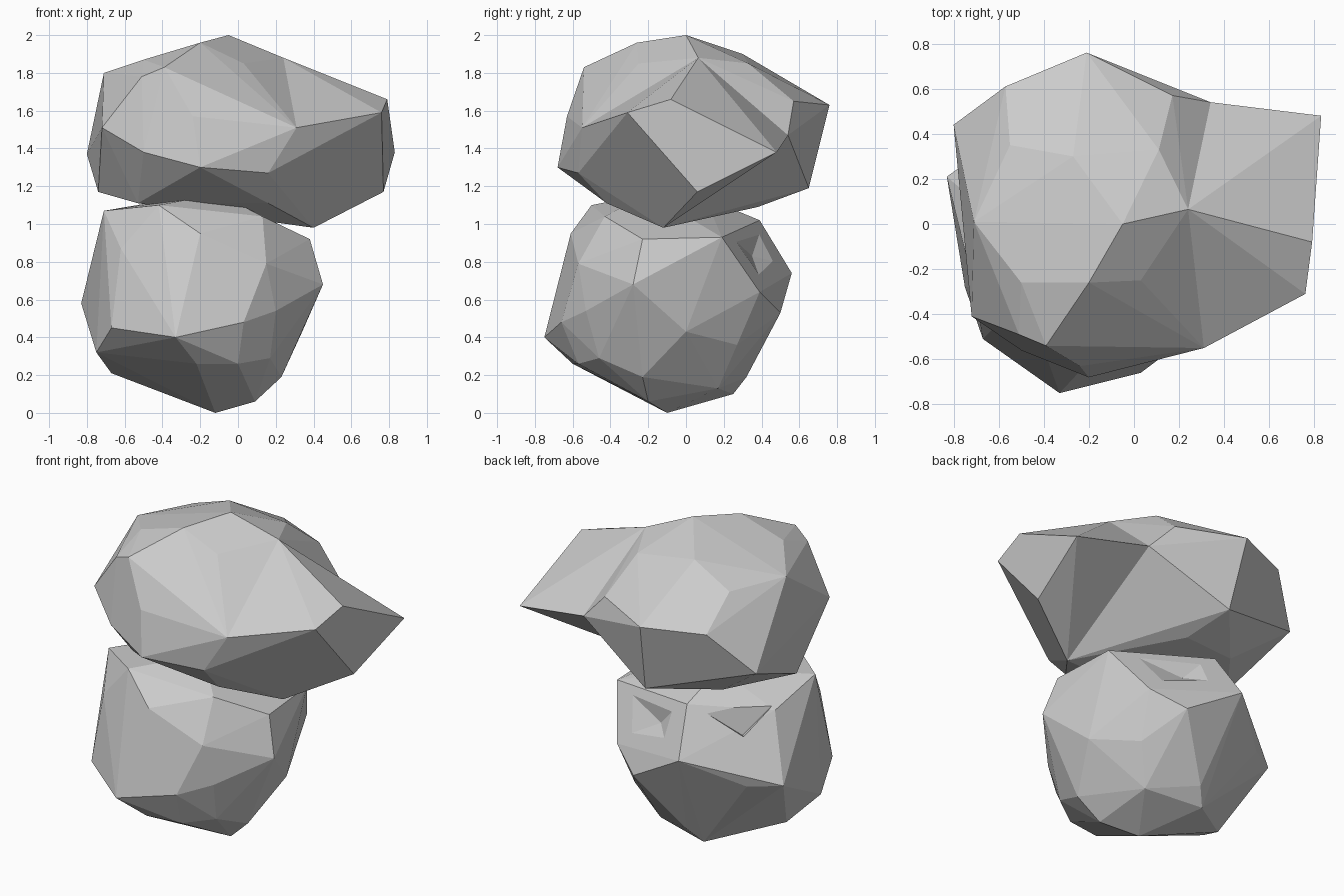
import bpy, bmesh, math

def hull_rock(name, pts):
    """Faceted stone: convex hull around a few corner points."""
    bm = bmesh.new()
    verts = [bm.verts.new(p) for p in pts]
    res = bmesh.ops.convex_hull(bm, input=verts)
    loose = {g for g in res["geom_interior"] + res["geom_unused"]
             if isinstance(g, bmesh.types.BMVert)}
    bmesh.ops.delete(bm, geom=list(loose), context='VERTS')
    bmesh.ops.dissolve_limit(bm, angle_limit=math.radians(4),
                             verts=bm.verts[:], edges=bm.edges[:])
    bmesh.ops.recalc_face_normals(bm, faces=bm.faces[:])
    me = bpy.data.meshes.new(name)
    bm.to_mesh(me)
    bm.free()
    ob = bpy.data.objects.new(name, me)
    bpy.context.collection.objects.link(ob)
    return ob

def combine(base, other, operation):
    """Boolean two stones and drop the second one."""
    mod = base.modifiers.new("combine", 'BOOLEAN')
    mod.operation = operation
    mod.solver = 'EXACT'
    mod.object = other
    bpy.context.view_layer.objects.active = base
    bpy.ops.object.modifier_apply(modifier=mod.name)
    bpy.data.objects.remove(other)

# lower stone
lower = hull_rock("lower_stone", [
    (-.12, -.1, 0), (.09, -.2, .06), (.06, .17, .13), (-.3, .25, .1),       # underside
    (.23, -.23, .19), (.17, .27, .36), (-.67, -.05, .21), (-.23, .32, .19),
    (-.22, -.6, .26), (0, -.57, .26), (.17, -.46, .29), (-.75, -.28, .32),
    (-.33, -.75, .4), (-.67, -.51, .45), (.34, 0, .43), (.03, -.66, .48),   # belly
    (.2, -.53, .54), (.45, -.28, .68), (-.83, .21, .58), (-.65, .32, .57),
    (.02, .5, .53), (.21, .39, .64), (-.34, .56, .74), (.15, -.57, .79),
    (.38, -.23, .92), (.35, .19, .93), (-.2, -.61, .95), (-.62, -.46, .87), # shoulder
    (-.57, -.42, 1.03), (-.42, -.5, 1.1), (.13, -.43, 1.04), (-.71, -.28, 1.07),
    (-.68, .08, .97), (-.28, .39, 1.02), (-.1, -.2, 1.16), (-.3, .1, 1.14)])

# chips knocked out of the back shoulder of the lower stone
combine(lower, hull_rock("left_chip", [
    (-.55, .22, .83), (-.66, .06, 1.0), (-.3, .4, 1.04), (-.85, .55, .95)]), 'DIFFERENCE')
combine(lower, hull_rock("back_chip", [
    (-.07, .35, .83), (.33, .22, .95), (.24, .41, .66), (-.26, .42, 1.04),
    (-.26, .56, .78), (.3, .7, 1.0)]), 'DIFFERENCE')

# corners shared by the main body and the side lump of the upper stone
seam = [(.24, .065, 1.88), (.31, -.55, 1.51), (.16, -.57, 1.27),
        (.16, -.42, 1.11), (.34, .54, 1.47), (.4, -.12, .98)]

# upper stone, main body
body = hull_rock("upper_stone", seam + [
    (-.05, 0, 2), (-.2, -.26, 1.96), (-.39, -.54, 1.83), (-.51, -.49, 1.78),
    (-.5, -.26, 1.87), (.03, -.25, 1.85), (.02, -.49, 1.69),
    (-.71, .01, 1.8), (-.72, -.41, 1.51), (-.24, -.63, 1.57), (-.2, -.68, 1.3),
    (-.5, -.56, 1.38), (-.8, .44, 1.37), (-.74, -.05, 1.17), (-.53, -.3, 1.11),
    (-.21, .76, 1.63), (-.57, .61, 1.62), (-.55, .35, 1.79), (-.27, .3, 1.9),
    (.11, .33, 1.85), (.17, .57, 1.65), (-.17, .65, 1.19), (.13, .47, 1.26),
    (-.08, .38, 1.09), (.2, .2, 1.09), (-.47, .3, 1.13)])

# upper stone, side lump, merged into the body
lump = hull_rock("upper_stone_lump", seam + [
    (.79, -.08, 1.66), (.76, -.31, 1.59), (.83, .48, 1.38), (.77, .06, 1.17),
    (0, 0, 1.5)])
combine(body, lump, 'UNION')
